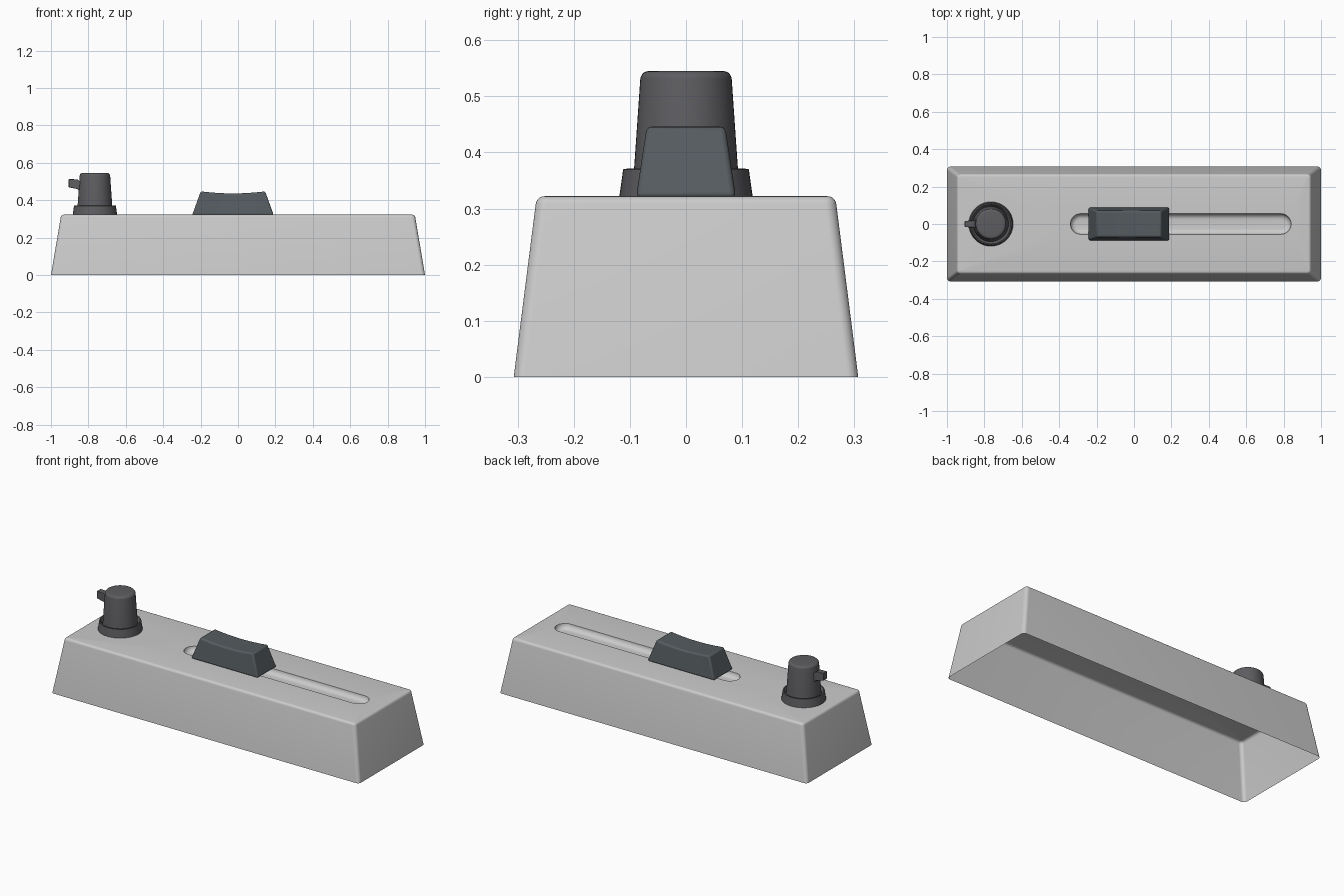
import bpy, bmesh
from math import sin, cos, pi, radians

if "Cube" in bpy.data.objects:
    bpy.data.objects.remove(bpy.data.objects["Cube"])


def material(name, rgb):
    m = bpy.data.materials.new(name)
    m.diffuse_color = (*rgb, 1)
    m.use_nodes = True
    m.node_tree.nodes["Principled BSDF"].inputs["Base Color"].default_value = m.diffuse_color
    return m


def finish(name, bm, mat=None, bevel=0):
    mesh = bpy.data.meshes.new(name)
    bm.to_mesh(mesh)
    bm.free()
    ob = bpy.data.objects.new(name, mesh)
    bpy.context.collection.objects.link(ob)
    if mat:
        mesh.materials.append(mat)
    bpy.ops.object.select_all(action='DESELECT')
    ob.select_set(True)
    bpy.context.view_layer.objects.active = ob
    bpy.ops.object.shade_smooth_by_angle(angle=radians(35))
    if bevel:
        b = ob.modifiers.new("bevel", 'BEVEL')
        b.width, b.segments = bevel, 3
        b.limit_method, b.angle_limit = 'ANGLE', radians(35)
    return ob


def rounded_rect(cx, hx, hy, r, z, n=10):
    """Ring of points: half sizes hx, hy with corner radius r."""
    pts = []
    for q, (sx, sy) in enumerate([(1, 1), (-1, 1), (-1, -1), (1, -1)]):
        for i in range(n + 1):
            a = (q + i / n) * pi / 2
            pts.append((cx + sx * (hx - r) + r * cos(a), sy * (hy - r) + r * sin(a), z))
    return pts


def circle(cx, r, z, n=48):
    return [(cx + r * cos(2 * pi * i / n), r * sin(2 * pi * i / n), z) for i in range(n)]


def loft(rings, cap_start=False, cap_end=True):
    bm = bmesh.new()
    loops = [[bm.verts.new(p) for p in ring] for ring in rings]
    for a, b in zip(loops, loops[1:]):
        for i in range(len(a)):
            j = (i + 1) % len(a)
            bm.faces.new((a[i], a[j], b[j], b[i]))
    if cap_start:
        bm.faces.new(loops[0][::-1])
    if cap_end:
        bm.faces.new(loops[-1])
    return bm


TOP = 0.322
knob_mat = material("knob_grey", (0.11, 0.11, 0.12))
slider_mat = material("slider_grey", (0.09, 0.105, 0.115))

# Housing: open-bottomed tapered shell, rounded top edge, recessed slot
R = 0.016
rings = [rounded_rect(0, 1.0, 0.307, 0.02, 0)]
for k in range(6):
    a = radians(8 + 82 * k / 5)
    d = R * (1 - cos(a))
    rings.append(rounded_rect(0, 0.948 - d, 0.268 - d, 0.02 - d, TOP - R + R * sin(a)))
for k in range(7):
    a = pi / 2 * k / 6
    d = 0.03 * (1 - cos(a))
    rings.append(rounded_rect(0.25, 0.59 - d, 0.055 - d, 0.0549 - d, TOP - 0.03 * sin(a)))
finish("housing", loft(rings))

# Slider cap: tapered block with a concave top
bm = bmesh.new()
N = 12
cols = []
for i in range(N + 1):
    t = 2 * i / N - 1
    xb, xt = -0.027 + 0.218 * t, -0.027 + 0.172 * t
    zt = 0.436 + 0.011 * t * t
    cols.append([bm.verts.new(p) for p in
                 [(xb, -0.089, TOP - 0.002), (xb, 0.089, TOP - 0.002), (xt, 0.07, zt), (xt, -0.07, zt)]])
for a, b in zip(cols, cols[1:]):
    for i in range(4):
        j = (i + 1) % 4
        bm.faces.new((a[i], a[j], b[j], b[i]))
bm.faces.new(cols[0][::-1])
bm.faces.new(cols[-1])
bmesh.ops.recalc_face_normals(bm, faces=bm.faces)
finish("slider_cap", bm, slider_mat, 0.009)

# Rotary knob: flange with a groove, tapered grip, rounded top
KX = -0.765
profile = [(0.119, TOP - 0.002), (0.112, 0.370), (0.106, 0.371), (0.094, 0.350)]
profile += [(0.0665 + 0.015 * cos(a), 0.530 + 0.015 * sin(a))
            for a in (radians(4 + 86 * k / 5) for k in range(6))]
finish("knob", loft([circle(KX, r, z) for r, z in profile], cap_start=True), knob_mat)

# Pointer on the knob: flared at the root, (x, half width, bottom, top)
stations = [(-0.78, 0.034, 0.43, 0.495), (-0.842, 0.026, 0.44, 0.498),
            (-0.858, 0.018, 0.459, 0.511), (-0.905, 0.017, 0.469, 0.513)]
bm = loft([[(x, -w, b), (x, w, b), (x, w, t), (x, -w, t)] for x, w, b, t in stations], True)
bmesh.ops.recalc_face_normals(bm, faces=bm.faces)
finish("knob_pointer", bm, knob_mat, 0.003)
